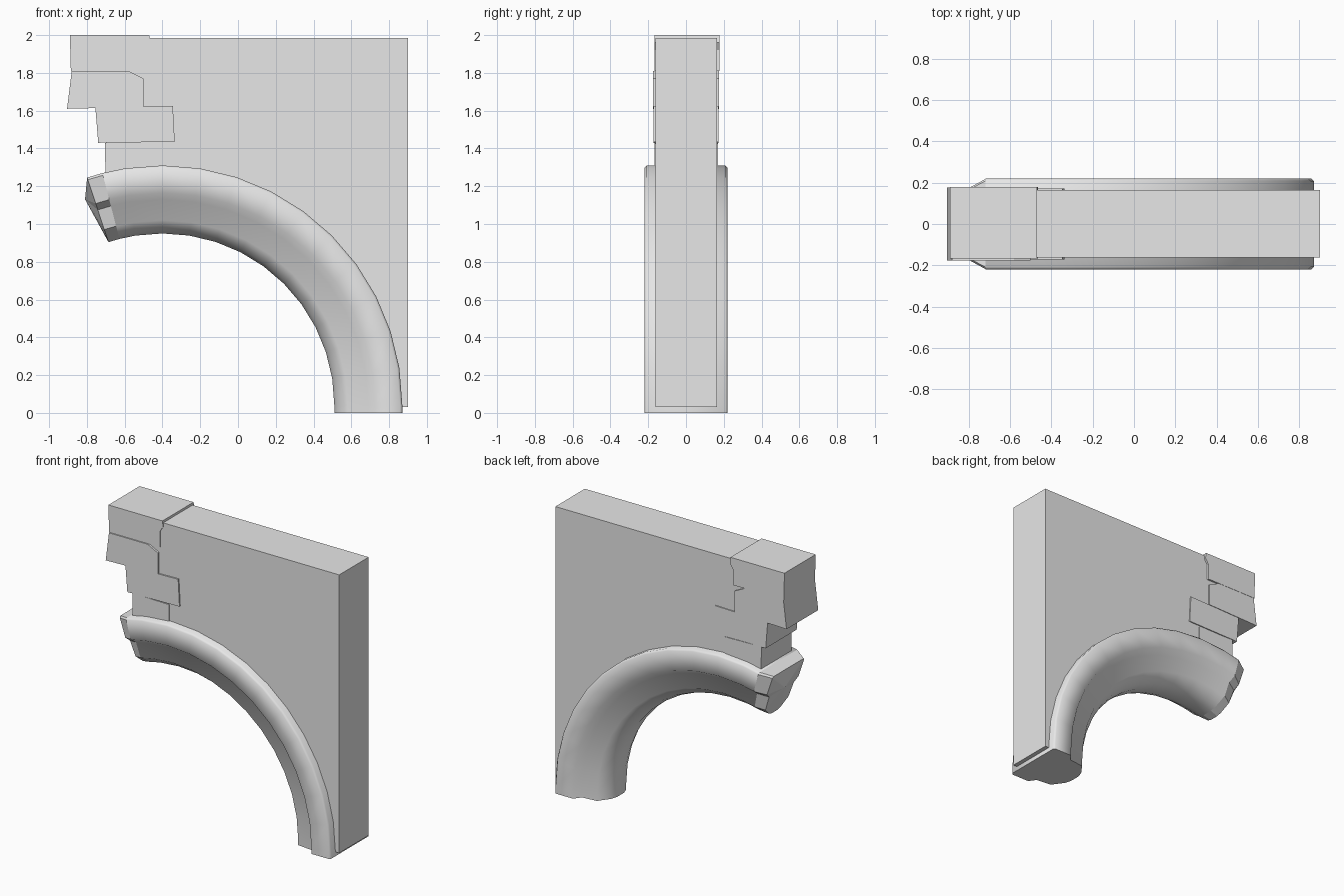
import bpy, bmesh, math
from mathutils import Vector

if "Cube" in bpy.data.objects:
    bpy.data.objects.remove(bpy.data.objects["Cube"])

stone = bpy.data.materials.new("grey_stone")
stone.use_nodes = True
GREY = (0.8, 0.8, 0.8, 1)
stone.diffuse_color = GREY
stone.node_tree.nodes["Principled BSDF"].inputs["Base Color"].default_value = GREY

CX, CZ, OUTER = -0.4, 0.04, 1.27


def finish(name, bm):
    bmesh.ops.recalc_face_normals(bm, faces=bm.faces)
    mesh = bpy.data.meshes.new(name)
    bm.to_mesh(mesh)
    bm.free()
    mesh.materials.append(stone)
    obj = bpy.data.objects.new(name, mesh)
    bpy.context.collection.objects.link(obj)
    return obj


def slab(name, outline, y0, y1):
    """Extrude an outline given in x and z from y0 to y1."""
    bm = bmesh.new()
    face = bm.faces.new([bm.verts.new((x, y0, z)) for x, z in outline])
    new = bmesh.ops.extrude_face_region(bm, geom=[face])["geom"]
    bmesh.ops.translate(bm, vec=(0, y1 - y0, 0),
                        verts=[v for v in new if isinstance(v, bmesh.types.BMVert)])
    return finish(name, bm)


def polar(r, deg):
    a = math.radians(deg)
    return CX + r * math.cos(a), CZ + r * math.sin(a)


def ring(bm, profile, deg, widen=1.0):
    """One moulding section; a negative angle means the foot on the ground."""
    verts = []
    for r, y in profile:
        x, z = polar(r, max(deg, 0))
        verts.append(bm.verts.new((x, y * widen, 0 if deg < 0 else z)))
    return verts


def bridge(bm, a, b):
    for i in range(len(a)):
        j = (i + 1) % len(a)
        bm.faces.new((a[i], a[j], b[j], b[i]))


# Moulding section: radius and half width, mirrored to both sides
half = [(OUTER, 0.208), (OUTER - 0.012, 0.22), (1.125, 0.22), (1.09, 0.172),
        (0.98, 0.16), (0.925, 0.085), (0.91, 0.04)]
profile = half + [(r, -y) for r, y in reversed(half)]

# Arch moulding
bm = bmesh.new()
rings = [ring(bm, profile, d) for d in [-1] + list(range(0, 100, 9)) + [104.5]]
for a, b in zip(rings, rings[1:]):
    bridge(bm, a, b)
bm.faces.new(rings[0])
arch = finish("arch_moulding", bm)
bpy.context.view_layer.objects.active = arch
arch.select_set(True)
bpy.ops.object.shade_smooth_by_angle(angle=math.radians(60))
arch.select_set(False)

# Broken end of the arch
bm = bmesh.new()
root, tip = ring(bm, profile, 104.5), ring(bm, profile, 108.3, 0.8)
bridge(bm, root, tip)
x, z = polar(1.165, 110.6)
peak = bm.verts.new((x, 0.06, z))
for i, v in enumerate(tip):
    bm.faces.new((v, tip[(i + 1) % len(tip)], peak))
finish("broken_end", bm)

# Wall panel above the arch
arc = [polar(1.18, d) for d in range(0, 100, 9)]
slab("wall_panel", [(0.9, 1.985), (0.9, 0.03), (0.78, 0.03)] + arc +
     [(-0.7, 1.2), (-0.7, 1.985)], -0.162, 0.165)

# Broken stone courses at the open end
slab("top_course", [(-0.89, 2), (-0.885, 1.81), (-0.49, 1.81), (-0.49, 1.92),
                    (-0.465, 1.96), (-0.47, 2)], -0.168, 0.178)
slab("second_course", [(-0.88, 1.81), (-0.905, 1.61), (-0.5, 1.62),
                       (-0.5, 1.77), (-0.58, 1.81)], -0.176, 0.176)
slab("third_course", [(-0.755, 1.615), (-0.74, 1.43), (-0.335, 1.435),
                      (-0.345, 1.625)], -0.172, 0.172)
slab("bottom_course", [(-0.705, 1.43), (-0.7, 1.2), (-0.42, 1.2),
                       (-0.42, 1.425)], -0.167, 0.169)
